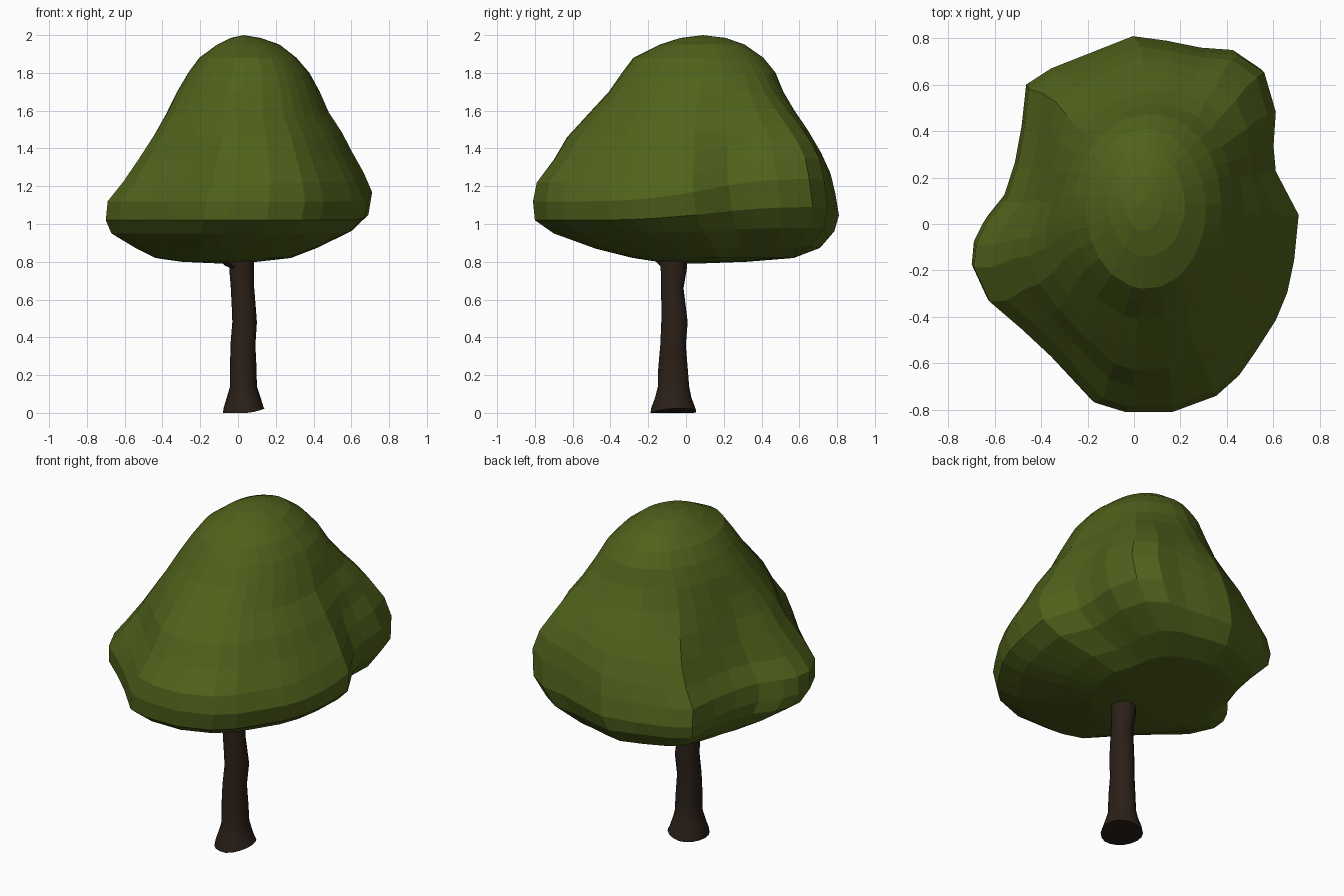
import bpy, bmesh, math

if "Cube" in bpy.data.objects:
    bpy.data.objects.remove(bpy.data.objects["Cube"])


def material(name, color):
    m = bpy.data.materials.new(name)
    m.diffuse_color = (*color, 1)
    m.use_nodes = True
    m.node_tree.nodes["Principled BSDF"].inputs["Base Color"].default_value = m.diffuse_color
    return m


def loft(name, rings, mat, smooth, bottom=None, top=None):
    """Skin closed rings with quads; ends are fanned to a point or capped."""
    bm = bmesh.new()
    rows = [[bm.verts.new(p) for p in r] for r in rings]
    n = len(rows[0])
    for a, b in zip(rows, rows[1:]):
        for i in range(n):
            j = (i + 1) % n
            bm.faces.new((a[i], a[j], b[j], b[i]))
    for row, tip in ((rows[0], bottom), (rows[-1], top)):
        if tip is None:
            bm.faces.new(row)
        else:
            v = bm.verts.new(tip)
            for i in range(n):
                bm.faces.new((row[i], row[(i + 1) % n], v))
    bmesh.ops.recalc_face_normals(bm, faces=bm.faces)
    me = bpy.data.meshes.new(name)
    bm.to_mesh(me)
    bm.free()
    ob = bpy.data.objects.new(name, me)
    bpy.context.collection.objects.link(ob)
    me.materials.append(mat)
    if smooth:
        bpy.context.view_layer.objects.active = ob
        ob.select_set(True)
        bpy.ops.object.shade_smooth_by_angle(angle=math.radians(50))
        ob.select_set(False)
    return ob


leaf = material("leaf_green", (0.08, 0.122, 0.011))
bark = material("bark_brown", (0.024, 0.014, 0.009))

# Canopy: lumpy plan outline, fitted into the extents of each level
outline = [(.71, .05), (.61, .24), (.60, .35), (.61, .50), (.56, .67), (.44, .75),
           (.30, .76), (.15, .79), (0, .81), (-.18, .74), (-.36, .67), (-.47, .60),
           (-.49, .42), (-.52, .26), (-.57, .11), (-.66, 0), (-.70, -.08),
           (-.71, -.18), (-.64, -.33), (-.50, -.45), (-.36, -.58), (-.18, -.77),
           (-.05, -.81), (.16, -.81), (.35, -.74), (.45, -.65), (.52, -.55),
           (.61, -.41), (.66, -.29), (.69, -.15)]
# z, x min, x max, y min, y max, outline share (rest is ellipse),
# back-right lift, back-right swell
levels = [(.80, -.30, .10, -.15, .32, .2, 0, 0),
          (.82, -.44, .28, -.28, .57, .5, 0, 0),
          (.87, -.54, .42, -.48, .71, .8, .01, 0),
          (.95, -.67, .60, -.70, .785, 1, .03, 0),
          (1.02, -.70, .69, -.80, .81, 1, .07, 0),
          (1.12, -.69, .71, -.81, .79, 1, .12, 0),
          (1.22, -.61, .665, -.79, .765, 1, .13, 0),
          (1.34, -.53, .60, -.70, .71, .85, .10, .02),
          (1.46, -.455, .535, -.63, .63, .6, .06, .08),
          (1.58, -.385, .46, -.52, .55, .35, .03, .12),
          (1.70, -.325, .42, -.41, .50, .15, 0, .09),
          (1.80, -.265, .375, -.34, .47, .05, 0, .03),
          (1.88, -.205, .31, -.28, .41, 0, 0, 0),
          (1.95, -.11, .22, -.14, .31, 0, 0, 0),
          (1.985, -.04, .12, -.03, .21, 0, 0, 0)]
rings = []
for z, x0, x1, y0, y1, share, lift, swell in levels:
    ring = []
    for px, py in outline:
        u, v = px / .71, py / .81
        a = math.atan2(v, u)
        u = share * u + (1 - share) * math.cos(a)
        v = share * v + (1 - share) * math.sin(a)
        bump = max(0, math.cos(a - .8)) ** 3
        grow = 1 + swell * bump
        ring.append(((x0 + x1) / 2 + grow * u * (x1 - x0) / 2,
                     (y0 + y1) / 2 + grow * v * (y1 - y0) / 2, z + lift * bump))
    rings.append(ring)
loft("canopy", rings, leaf, False, (-.08, .05, .79), (.03, .09, 2.0))

# Trunk: slightly wavy column with a flared, tilted foot
sections = [(0, -.08, .14, -.19, .055), (.03, -.075, .135, -.185, .05),
            (.08, -.06, .12, -.165, .03), (.14, -.042, .10, -.15, .018),
            (.24, -.042, .098, -.148, .01), (.36, -.04, .092, -.137, 0),
            (.48, -.03, .10, -.132, .01), (.56, -.033, .094, -.132, 0),
            (.66, -.038, .086, -.132, -.012), (.76, -.046, .086, -.135, .005),
            (.88, -.05, .086, -.135, .01)]
rings = []
for z, x0, x1, y0, y1 in sections:
    ring = []
    for i in range(18):
        a = 2 * math.pi * i / 18
        tilt = .025 * max(0, math.cos(a - .3)) if z == 0 else 0
        ring.append(((x0 + x1) / 2 + math.cos(a) * (x1 - x0) / 2,
                     (y0 + y1) / 2 + math.sin(a) * (y1 - y0) / 2, z + tilt))
    rings.append(ring)
loft("trunk", rings, bark, True)

# Short branch stub leaving the trunk under the leaves
path = [(.02, -.07, .75, .02), (-.05, -.12, .78, .02), (-.10, -.17, .83, .015)]
rings = [[(x + r * math.cos(k * math.pi / 4), y + r * math.sin(k * math.pi / 4), z)
          for k in range(8)] for x, y, z, r in path]
loft("branch_stub", rings, bark, True)
